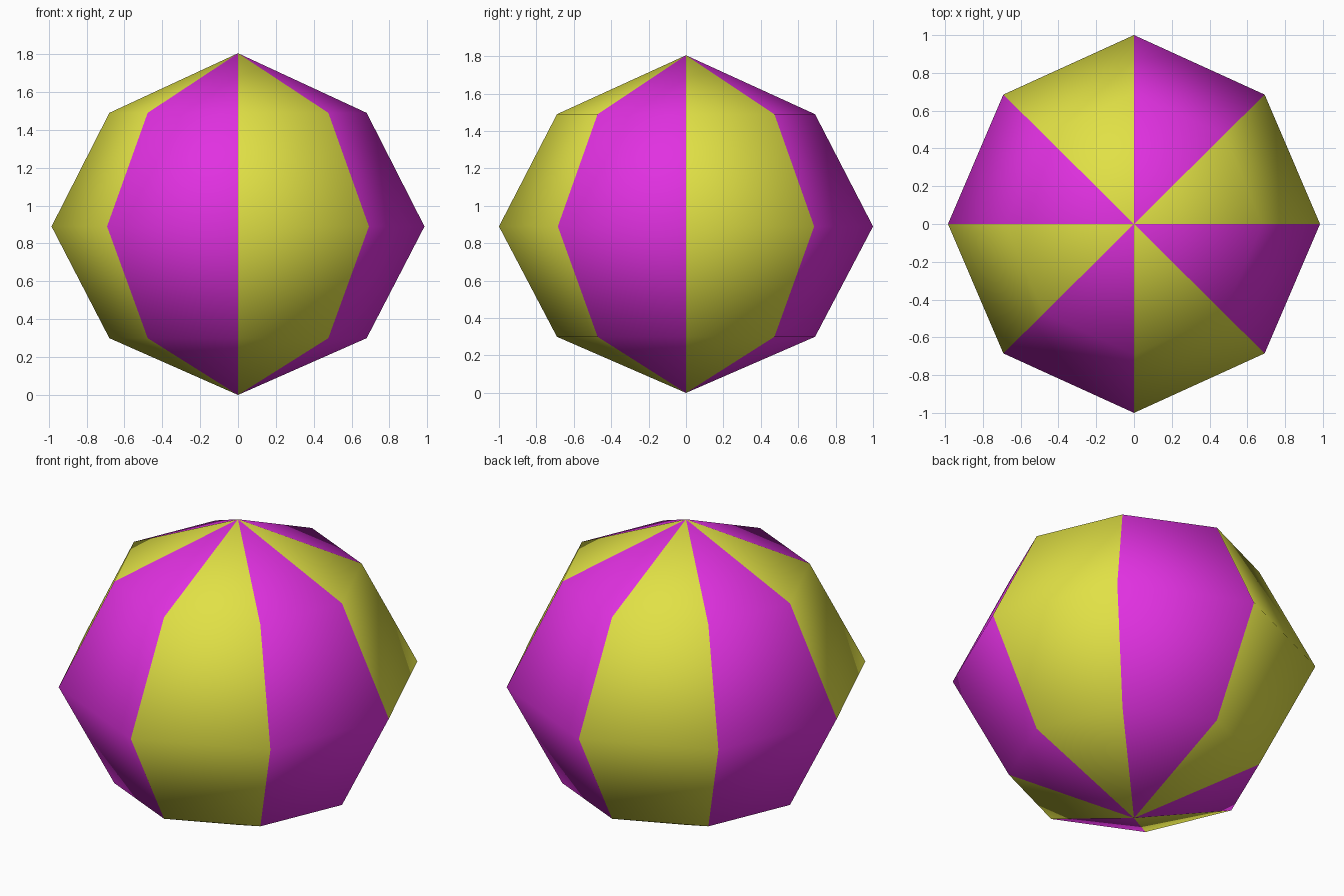
import bpy, bmesh, math

if "Cube" in bpy.data.objects:
    bpy.data.objects.remove(bpy.data.objects["Cube"])


def material(name, colour):
    m = bpy.data.materials.new(name)
    m.diffuse_color = (*colour, 1)
    m.use_nodes = True
    m.node_tree.nodes["Principled BSDF"].inputs["Base Color"].default_value = m.diffuse_color
    return m


SIDES = 8
TOP = 1.805
RINGS = [(0.30, 0.69), (0.89, 1.0), (1.49, 0.69)]  # height, radius factor

bm = bmesh.new()


# Octagonal cross-section, a touch narrower in x and on the diagonals
def ring(z, f):
    verts = []
    for k in range(SIDES):
        a = math.tau * k / SIDES
        rx, ry = (0.985, 1.0) if k % 2 == 0 else (0.978, 0.969)
        verts.append(bm.verts.new((f * rx * math.cos(a), f * ry * math.sin(a), z)))
    return verts


rings = [ring(z, f) for z, f in RINGS]
south = bm.verts.new((0, 0, 0))
north = bm.verts.new((0, 0, TOP))

# Eight gores from pole to pole, alternating in colour
for k in range(SIDES):
    n = (k + 1) % SIDES
    faces = [bm.faces.new((south, rings[0][n], rings[0][k]))]
    for lo, hi in zip(rings, rings[1:]):
        faces.append(bm.faces.new((lo[k], lo[n], hi[n], hi[k])))
    faces.append(bm.faces.new((rings[-1][k], rings[-1][n], north)))
    for f in faces:
        f.material_index = k % 2
        f.smooth = True

mesh = bpy.data.meshes.new("beach_ball")
bm.to_mesh(mesh)
bm.free()
mesh.materials.append(material("yellow", (0.75, 0.75, 0.06)))
mesh.materials.append(material("magenta", (0.75, 0.03, 0.75)))
ball = bpy.data.objects.new("beach_ball", mesh)
bpy.context.collection.objects.link(ball)
